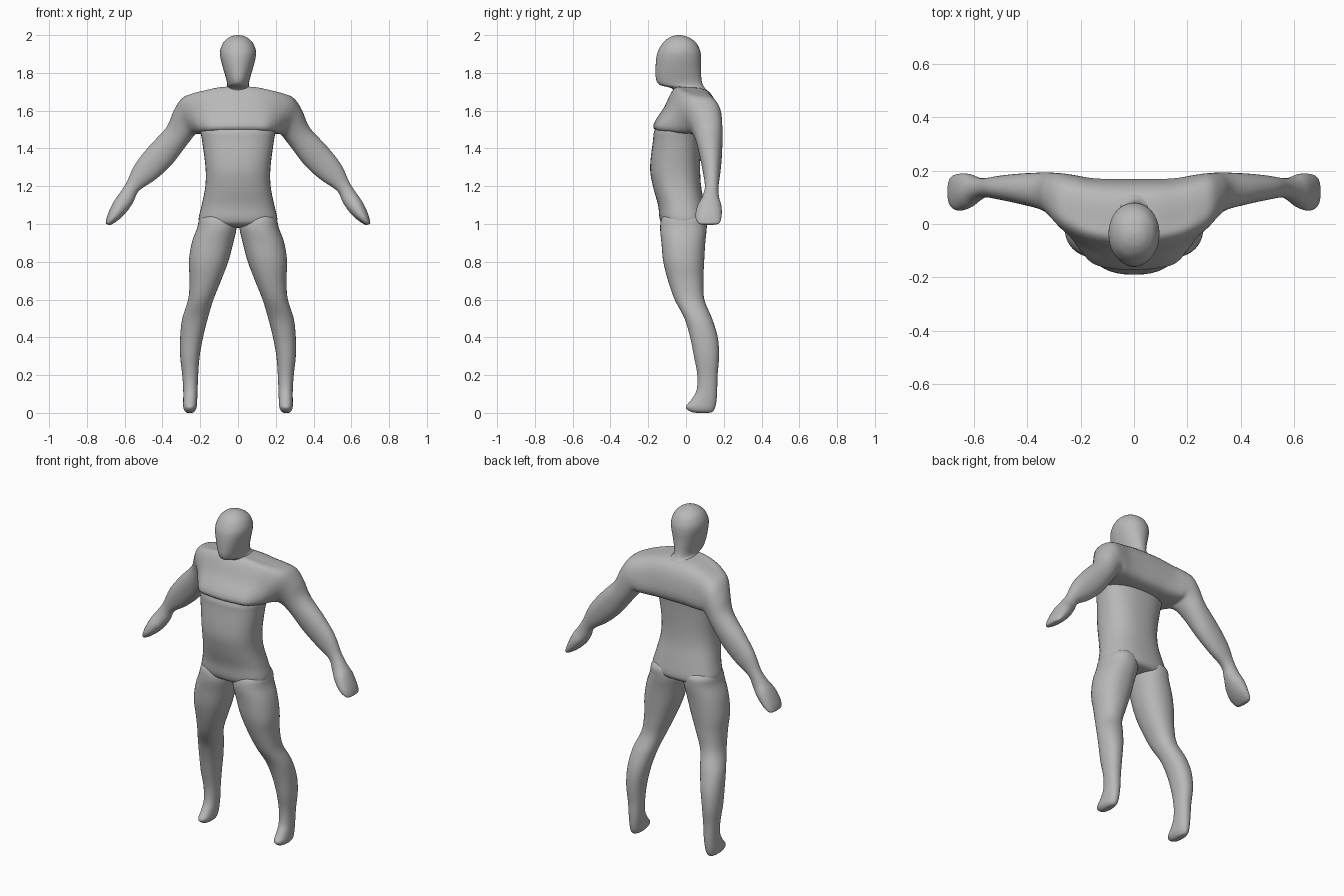
import bpy, bmesh, math

SIDES = 40
skin = bpy.data.materials.new("plain grey")
skin.diffuse_color = (0.48, 0.48, 0.48, 1)


def catmull(a, b, c, d, t):
    return tuple(0.5 * (2*q + (r - p)*t + (2*p - 5*q + 4*r - s)*t*t + (3*q - p - 3*r + s)*t**3)
                 for p, q, r, s in zip(a, b, c, d))


def smooth(rows, steps, closed=False):
    """Smooth curve through rows of numbers."""
    n, out = len(rows), []
    for i in range(n if closed else n - 1):
        pick = [rows[k % n] if closed else rows[min(max(k, 0), n - 1)] for k in range(i - 1, i + 3)]
        out += [catmull(*pick, s / steps) for s in range(steps)]
    return out if closed else out + [rows[-1]]


def super_ring(power):
    pts = []
    for k in range(SIDES):
        a = 2 * math.pi * k / SIDES
        c, s = math.cos(a), math.sin(a)
        pts.append((math.copysign(abs(c) ** (2 / power), c), math.copysign(abs(s) ** (2 / power), s)))
    return pts


def loft(name, rings):
    bm = bmesh.new()
    loops = [[bm.verts.new(p) for p in ring] for ring in rings]
    for a, b in zip(loops, loops[1:]):
        for k in range(SIDES):
            j = (k + 1) % SIDES
            bm.faces.new((a[k], a[j], b[j], b[k]))
    for end in (loops[0], loops[-1]):
        bm.faces.new(end)
    bmesh.ops.recalc_face_normals(bm, faces=bm.faces)
    me = bpy.data.meshes.new(name)
    bm.to_mesh(me)
    bm.free()
    me.materials.append(skin)
    ob = bpy.data.objects.new(name, me)
    bpy.context.collection.objects.link(ob)
    bpy.ops.object.select_all(action='DESELECT')
    ob.select_set(True)
    bpy.context.view_layer.objects.active = ob
    bpy.ops.object.shade_smooth_by_angle(angle=math.radians(60))
    return ob


def upright(name, rows, power=2.2, flip=1):
    """Rows: z, x min, x max, y front, y back."""
    unit = super_ring(power)
    rings = []
    for z, x0, x1, y0, y1 in smooth(rows, 5):
        rings.append([(flip * ((x0 + x1) / 2 + u * (x1 - x0) / 2), (y0 + y1) / 2 + v * (y1 - y0) / 2, z)
                      for u, v in unit])
    return loft(name, rings)


def centred(rows):
    return [(z, -h, h, y0, y1) for z, h, y0, y1 in rows]


# Head and neck
upright("head", centred([
    (1.66, .10, -.06, .12), (1.705, .078, -.066, .11), (1.722, .062, -.085, .098), (1.736, .057, -.138, .09),
    (1.765, .062, -.158, .082), (1.82, .078, -.161, .079), (1.88, .093, -.157, .08),
    (1.92, .094, -.146, .074), (1.96, .078, -.122, .053), (1.985, .052, -.092, .02),
    (1.996, .028, -.065, -.01), (2.0, .006, -.042, -.032)]), 2.1)

# Torso
upright("torso", centred([
    (1.60, .20, -.11, .10), (1.50, .20, -.165, .09), (1.44, .19, -.175, .08), (1.30, .172, -.19, .075),
    (1.20, .173, -.175, .08), (1.10, .192, -.148, .10), (1.03, .208, -.14, .113),
    (1.0, .195, -.125, .108), (.985, .15, -.09, .085), (.98, .05, -.03, .03)]), 2.4)

# Legs with feet
leg = [(1.06, .05, .17, -.10, .08), (1.03, .02, .203, -.128, .108), (.98, .008, .216, -.137, .11),
       (.9, .025, .245, -.13, .102), (.8, .052, .26, -.12, .096), (.7, .09, .256, -.095, .092),
       (.6, .13, .264, -.06, .097), (.5, .16, .295, -.008, .138), (.4, .185, .306, .022, .168),
       (.3, .203, .306, .042, .175), (.2, .211, .295, .06, .167), (.12, .214, .29, .056, .165),
       (.07, .216, .29, .028, .162), (.035, .218, .29, .0, .156), (.015, .225, .285, .01, .148),
       (.003, .235, .275, .035, .135), (0, .245, .265, .06, .11)]
for side, flip in (("right", 1), ("left", -1)):
    upright(side + "_leg", leg, 2.2, flip)

# Chest and arms: one loft from hand to hand; rows: top x z, bottom x z, y front, y back, chest share
arm = [(0, 1.725, 0, 1.48, -.172, .168, 1), (.09, 1.722, .09, 1.48, -.165, .168, 1),
       (.17, 1.706, .155, 1.48, -.145, .172, 1), (.24, 1.69, .20, 1.478, -.095, .183, .75),
       (.297, 1.665, .225, 1.475, -.04, .19, .4), (.34, 1.60, .243, 1.455, .015, .192, .1),
       (.38, 1.51, .285, 1.40, .05, .193, 0), (.47, 1.412, .355, 1.31, .073, .19, 0),
       (.545, 1.316, .438, 1.235, .09, .182, 0), (.59, 1.22, .524, 1.176, .1, .172, 0),
       (.625, 1.165, .554, 1.117, .086, .175, 0), (.66, 1.115, .585, 1.07, .06, .188, 0),
       (.69, 1.05, .625, 1.028, .05, .188, 0), (.70, 1.01, .668, .998, .066, .175, 0),
       (.697, 1.0, .686, .996, .1, .14, 0)]
outline = [(.96, .1), (.68, .85), (0, 1), (-.36, .93), (-.66, .15), (-1, -.78), (-.2, -1), (.88, -.92)]
chest = smooth(outline, SIDES // 8, closed=True)
circle = super_ring(2.1)
mirrored = [(-r[0], r[1], -r[2], r[3], *r[4:]) for r in arm[:0:-1]]
rings = []
for xt, zt, xb, zb, y0, y1, w in smooth(mirrored + arm, 5):
    ring = []
    for (cu, cv), (eu, ev) in zip(chest, circle):
        u, v = cu * w + eu * (1 - w), cv * w + ev * (1 - w)
        t = (v + 1) / 2
        ring.append((xb + (xt - xb) * t, (y0 + y1) / 2 + u * (y1 - y0) / 2, zb + (zt - zb) * t))
    rings.append(ring)
loft("chest_and_arms", rings)
